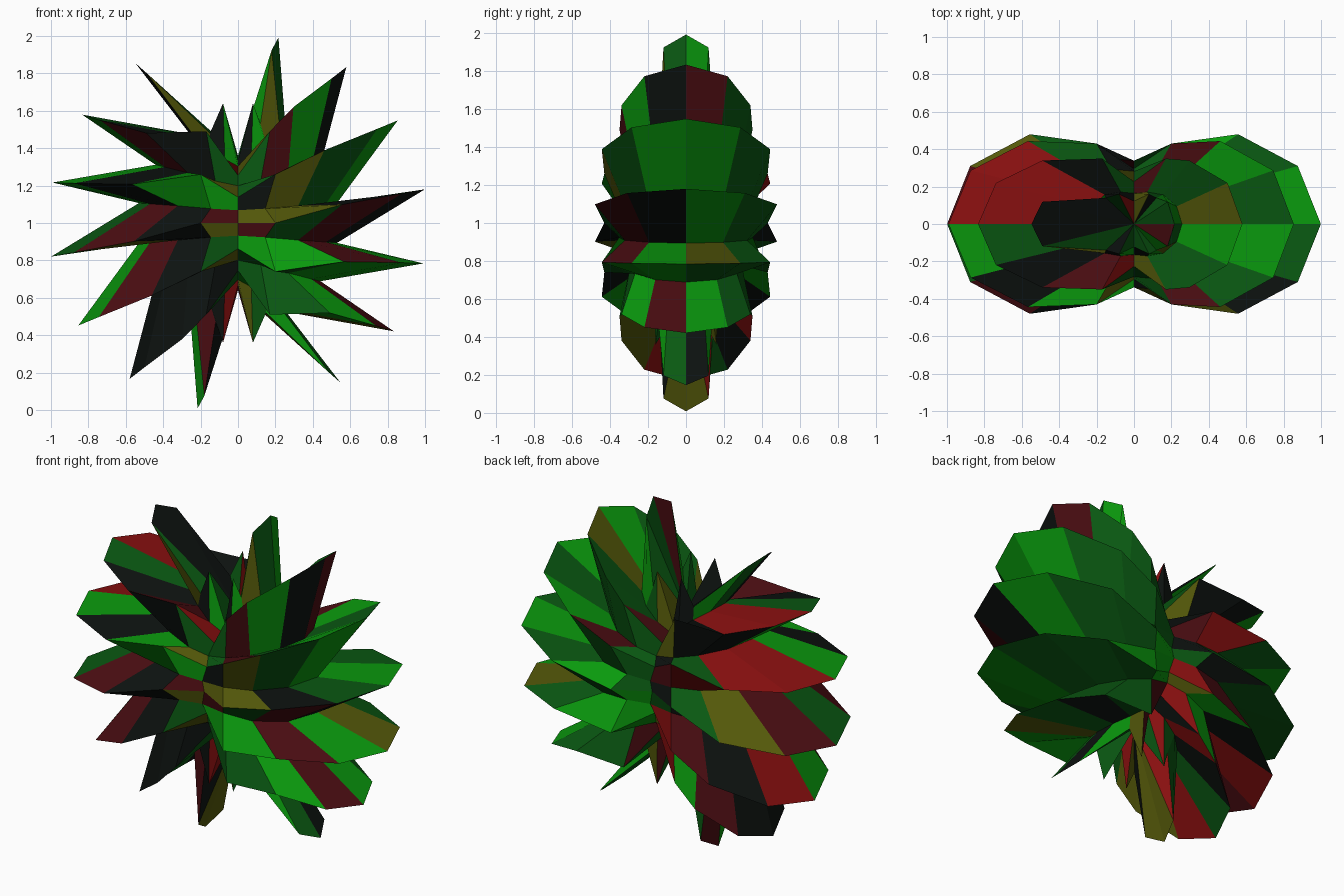
import bpy, bmesh, random
from math import sin, cos, pi, radians
from mathutils import Vector

if "Cube" in bpy.data.objects:
    bpy.data.objects.remove(bpy.data.objects["Cube"])

random.seed(4)
SEG = 16          # points round each ring
BLADES = 7        # stacked rings of blades

# Quarter outline per 22.5 degrees: x, y, z multipliers and tilt
BLADE = [(1.015, 0, 1.015, 10.2), (.89, .31, .95, 10.2), (.565, .48, .79, 10),
         (.2, .43, .69, 0), (0, .32, .36, 0)]
VALLEY = [1, .96, .86, .72, .62]
# Shoulder points beside the central seam, per ring from the tip to the middle
SHOULDER = [(.08, .16, .64), (.17, .35, .49), (.2, .43, .26), (.2, .43, 0)]


def quarter(j):
    """Fold a ring index into the first quarter, with the x and y signs."""
    t = j * 2 * pi / SEG
    k = j % 8
    k = k if k <= 4 else 8 - k
    return k, (1 if cos(t) >= 0 else -1), (1 if sin(t) >= 0 else -1)


def blade_ring(i):
    a = i * pi / (BLADES + 1)
    half = min(i, 8 - i)
    sz = 1 if i <= 4 else -1
    pts = []
    for j in range(SEG):
        k, sx, sy = quarter(j)
        fx, fy, fz, tilt = BLADE[k]
        d = radians(tilt)
        x, y, z = sx * fx * sin(a), sy * fy * sin(a), fz * cos(a)
        p = (x * cos(d) - z * sin(d), y, z * cos(d) + x * sin(d))
        if k == 3:
            u = SHOULDER[half - 1]
            p = (sx * u[0], sy * u[1], sz * u[2])
        elif k == 2 and half == 1:      # narrow roots of the end blades
            p = (sx * (.12 if sx == sz else .15), sy * .14,
                 sz * (.53 if sx == sz else .48))
        pts.append(p)
    return pts


def valley_ring(a):
    pts = []
    for j in range(SEG):
        k = quarter(j)[0]
        t = j * 2 * pi / SEG
        r = .345 if k == 4 else .54 * VALLEY[k]
        pts.append((r * sin(a) * cos(t), r * sin(a) * sin(t), r * cos(a)))
    return pts


# Rings alternate blade, valley, blade from top to bottom
rings = []
for i in range(1, 2 * BLADES):
    if i % 2:
        rings.append(blade_ring((i + 1) // 2))
    else:
        a = i * pi / (2 * BLADES)
        rings.append(valley_ring(a + .06 * sin(2 * a)))

bm = bmesh.new()
up = Vector((0, 0, 1))
vr = [[bm.verts.new(Vector(p) + up) for p in ring] for ring in rings]
top = bm.verts.new((0, 0, 1.36))
bottom = bm.verts.new((0, 0, .64))
for j in range(SEG):
    n = (j + 1) % SEG
    bm.faces.new((top, vr[0][j], vr[0][n]))
    bm.faces.new((bottom, vr[-1][n], vr[-1][j]))
    for a, b in zip(vr, vr[1:]):
        bm.faces.new((a[j], b[j], b[n], a[n]))
bmesh.ops.recalc_face_normals(bm, faces=bm.faces)

# Mottled colours: greener on the right, redder on the left
GREEN = [0, 0, 1, 1, 1, 2, 4, 5]
RED = [0, 1, 1, 2, 2, 3, 4, 5]
for f in bm.faces:
    f.material_index = random.choice(GREEN if f.calc_center_median().x > 0 else RED)

mesh = bpy.data.meshes.new("spiky_blade_ball")
bm.to_mesh(mesh)
bm.free()
ball = bpy.data.objects.new("spiky_blade_ball", mesh)
bpy.context.collection.objects.link(ball)

COLOURS = {"green": (.003, .32, .004), "dark_green": (.003, .1, .006),
           "black": (.004, .006, .005), "red": (.25, .005, .005),
           "olive": (.09, .1, .003), "dark_red": (.07, .004, .006)}
for name, rgb in COLOURS.items():
    m = bpy.data.materials.new(name)
    m.diffuse_color = (*rgb, 1)
    m.use_nodes = True
    m.node_tree.nodes["Principled BSDF"].inputs["Base Color"].default_value = m.diffuse_color
    mesh.materials.append(m)
